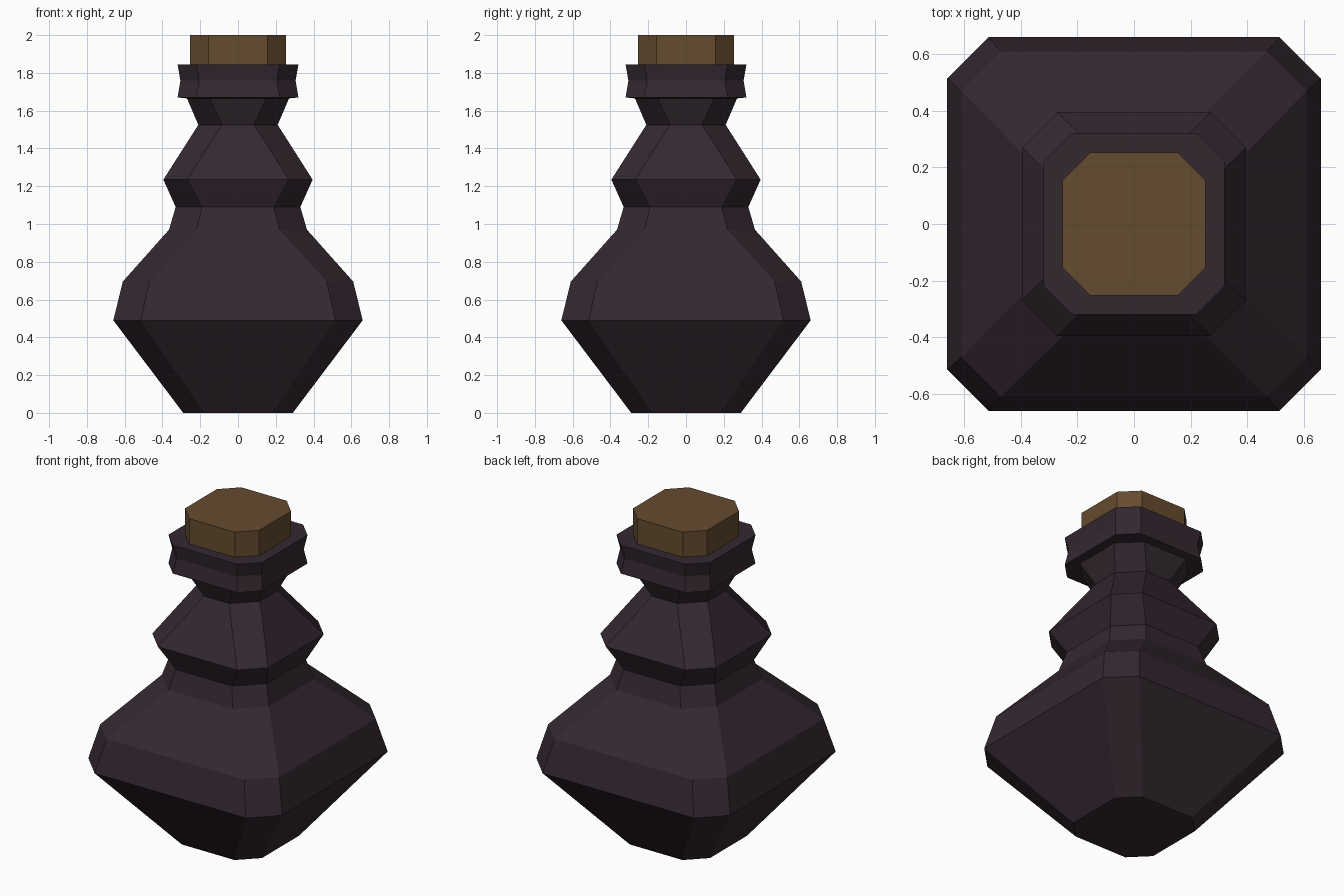
import bpy, bmesh

if "Cube" in bpy.data.objects:
    bpy.data.objects.remove(bpy.data.objects["Cube"])


def material(name, color):
    mat = bpy.data.materials.new(name)
    mat.diffuse_color = (*color, 1)
    mat.use_nodes = True
    mat.node_tree.nodes["Principled BSDF"].inputs["Base Color"].default_value = mat.diffuse_color
    return mat


def ring(bm, z, w, f):
    """Chamfered square: half width w, flat side half length f."""
    pts = [(f, -w), (w, -f), (w, f), (f, w), (-f, w), (-w, f), (-w, -f), (-f, -w)]
    return [bm.verts.new((x, y, z)) for x, y in pts]


def loft(name, profile, mat):
    """Stack chamfered-square rings and cap both ends."""
    bm = bmesh.new()
    rings = [ring(bm, *p) for p in profile]
    for a, b in zip(rings, rings[1:]):
        for i in range(8):
            j = (i + 1) % 8
            bm.faces.new((a[i], a[j], b[j], b[i]))
    bm.faces.new(rings[0][::-1])
    bm.faces.new(rings[-1])
    bmesh.ops.recalc_face_normals(bm, faces=bm.faces)
    mesh = bpy.data.meshes.new(name)
    bm.to_mesh(mesh)
    bm.free()
    mesh.materials.append(mat)
    obj = bpy.data.objects.new(name, mesh)
    bpy.context.collection.objects.link(obj)
    return obj


glass = material("dark_glass", (0.034, 0.021, 0.030))
cork = material("cork", (0.130, 0.070, 0.029))

# Bottle body, neck and lip: (height, half width, flat half length)
loft("bottle", [
    (0.00, 0.29, 0.18),
    (0.49, 0.66, 0.515),
    (0.695, 0.61, 0.47),
    (0.97, 0.365, 0.22),
    (1.09, 0.33, 0.19),
    (1.235, 0.395, 0.27),
    (1.525, 0.21, 0.085),
    (1.665, 0.27, 0.15),
    (1.67, 0.32, 0.22),
    (1.76, 0.305, 0.205),
    (1.845, 0.32, 0.22),
], glass)

# Stopper standing in the mouth
loft("stopper", [(1.80, 0.253, 0.155), (2.00, 0.253, 0.155)], cork)
